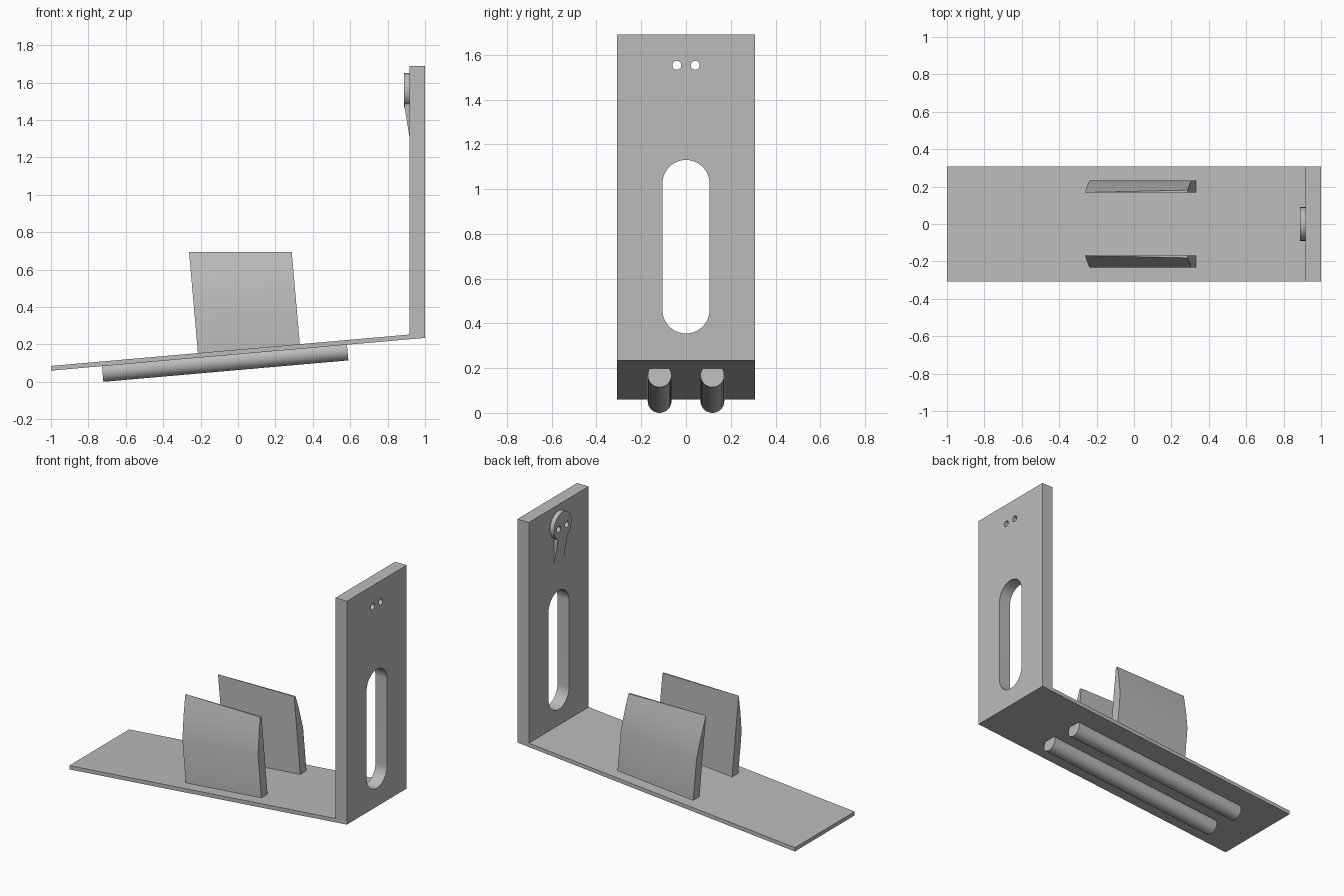
import bpy, bmesh
from math import radians, cos, sin, pi
from mathutils import Matrix, Vector

if "Cube" in bpy.data.objects:
    bpy.data.objects.remove(bpy.data.objects["Cube"])

grey = bpy.data.materials.new("plain_grey")
grey.use_nodes = True
grey.diffuse_color = (0.5, 0.5, 0.5, 1)
grey.node_tree.nodes["Principled BSDF"].inputs["Base Color"].default_value = (0.5, 0.5, 0.5, 1)

# Sloping frame of the base: origin on the underside of the plate
TILT = Matrix.Translation((0, 0, 0.1475)) @ Matrix.Rotation(radians(-5), 4, "Y")
HALF = 0.308


def prism(name, points, axis, start, end, frame=Matrix(), top=None):
    """Extrude a flat outline along x (points are y, z) or y (points are x, z)."""
    def place(p, d):
        return Vector((d, p[0], p[1]) if axis == "x" else (p[0], d, p[1]))
    bm = bmesh.new()
    a = [bm.verts.new(frame @ place(p, start)) for p in points]
    b = [bm.verts.new(frame @ place(p, end)) for p in points]
    bm.faces.new(a)
    bm.faces.new(b[::-1])
    n = len(points)
    for i in range(n):
        j = (i + 1) % n
        bm.faces.new((a[i], b[i], b[j], a[j]))
    # Optional level cut
    if top is not None:
        cut = bmesh.ops.bisect_plane(bm, geom=bm.verts[:] + bm.edges[:] + bm.faces[:],
                                     plane_co=(0, 0, top), plane_no=(0, 0, 1), clear_outer=True)
        edges = [e for e in cut["geom_cut"] if isinstance(e, bmesh.types.BMEdge)]
        bmesh.ops.holes_fill(bm, edges=edges)
    bmesh.ops.recalc_face_normals(bm, faces=bm.faces)
    mesh = bpy.data.meshes.new(name)
    bm.to_mesh(mesh)
    bm.free()
    mesh.materials.append(grey)
    obj = bpy.data.objects.new(name, mesh)
    bpy.context.collection.objects.link(obj)
    return obj


def arc(y, z, r, begin=0, sweep=2 * pi, steps=48):
    return [(y + r * cos(begin + sweep * i / steps), z + r * sin(begin + sweep * i / steps))
            for i in range(steps if sweep == 2 * pi else steps + 1)]


def activate(obj):
    bpy.ops.object.select_all(action="DESELECT")
    obj.select_set(True)
    bpy.context.view_layer.objects.active = obj


def cut(obj, cutter):
    activate(obj)
    mod = obj.modifiers.new("cut", "BOOLEAN")
    mod.object = cutter
    mod.operation = "DIFFERENCE"
    mod.solver = "EXACT"
    bpy.ops.object.modifier_apply(modifier=mod.name)


# Sloping plate and upright wall
bracket = prism("bracket", [(-1, 0.06), (1, 0.235), (1, 1.69), (0.917, 1.69),
                            (0.917, 0.253), (-1, 0.085)], "y", -HALF, HALF)

# Round button with a tapering tail
button = prism("button", arc(0, 1.56, 0.09), "x", 0.888, 0.917)
tail = prism("button_tail", [(0.917, 1.31), (0.889, 1.475), (0.889, 1.5), (0.917, 1.5)],
             "y", -0.05, 0.05)

# Long slot and two screw holes
slot = prism("slot_cutter", arc(0, 1.025, 0.105, 0, pi) + arc(0, 0.46, 0.105, pi, pi),
             "x", 0.8, 1.1)
cut(bracket, slot)
cutters = [slot]
for side in (-1, 1):
    hole = prism("hole_cutter", arc(side * 0.041, 1.553, 0.02, steps=24), "x", 0.8, 1.1)
    cut(bracket, hole)
    cut(button, hole)
    cutters.append(hole)
for c in cutters:
    bpy.data.objects.remove(c)

parts = [bracket, button]
for side, label in ((-1, "right"), (1, "left")):
    # Round rail sunk into the underside
    parts.append(prism(label + "_rail", arc(side * 0.118, -0.031, 0.053),
                       "x", -0.73, 0.585, TILT))
    # Upright fin, tapering outside, with a level top
    outline = [(side * y, z) for y, z in
               ((0.168, 0.015), (0.232, 0.015), (0.232, 0.3), (0.203, 0.44), (0.168, 0.57))]
    parts.append(prism(label + "_fin", outline, "x", -0.213, 0.334, TILT, top=0.695))

for p in parts:
    activate(p)
    bpy.ops.object.shade_smooth_by_angle(angle=radians(30))
